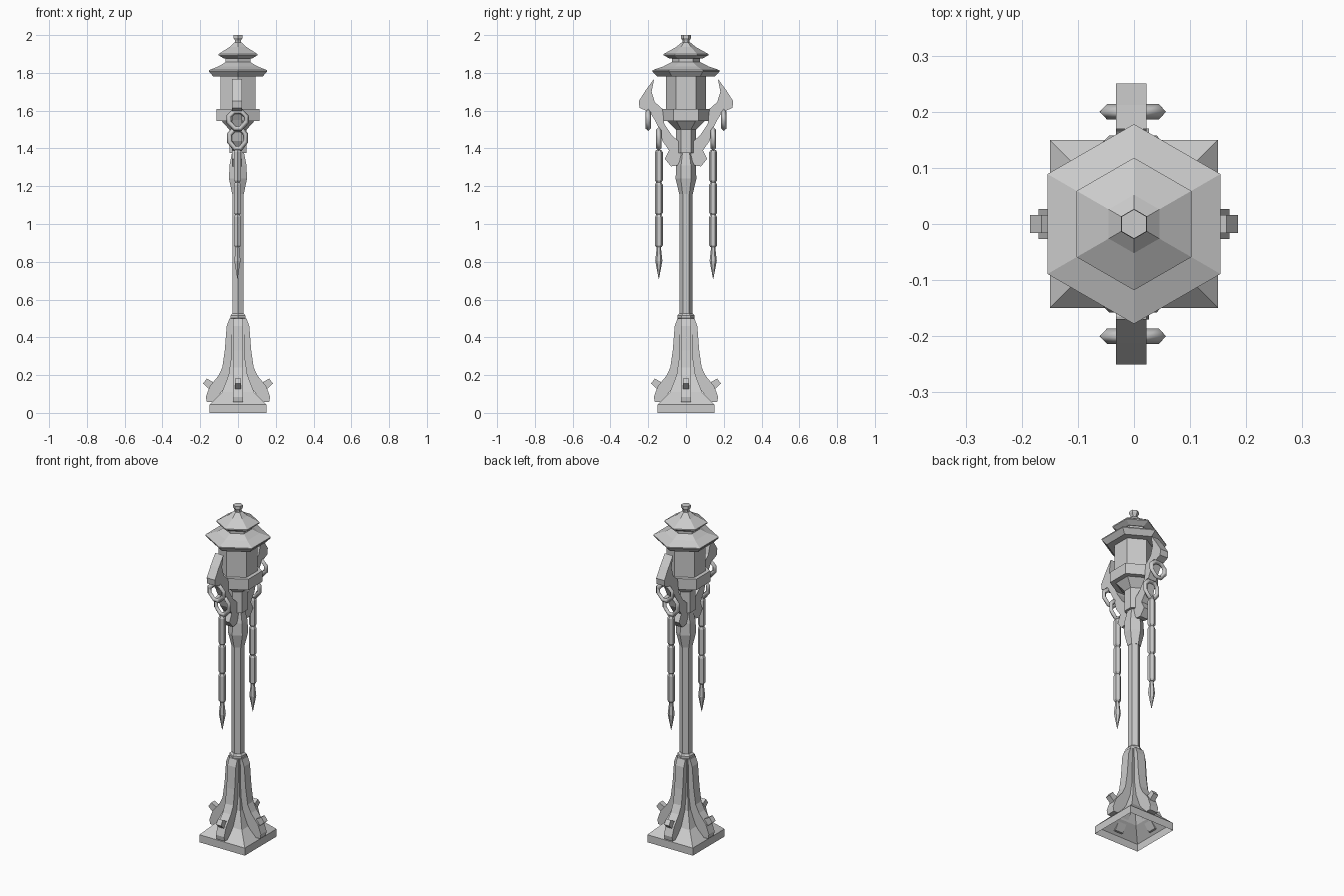
import bpy, bmesh, math
from mathutils import Vector

cube = bpy.data.objects.get("Cube")
if cube:
    bpy.data.objects.remove(cube)

iron = bpy.data.materials.new("iron_grey")
iron.use_nodes = True
GREY = (0.6, 0.6, 0.6, 1)
iron.diffuse_color = GREY
iron.node_tree.nodes["Principled BSDF"].inputs["Base Color"].default_value = GREY


def add_object(name, mesh, x=0.0):
    mesh.materials.clear()
    mesh.materials.append(iron)
    obj = bpy.data.objects.new(name, mesh)
    obj.location.x = x
    bpy.context.collection.objects.link(obj)
    return obj


def finish(name, bm, x=0.0):
    bmesh.ops.recalc_face_normals(bm, faces=bm.faces)
    mesh = bpy.data.meshes.new(name)
    bm.to_mesh(mesh)
    bm.free()
    return add_object(name, mesh, x)


def lathe(name, profile, sides=6, phase=90, y=0.0, x=0.0, bottom=True):
    """Loft regular polygons through (radius, height) pairs, bottom to top."""
    bm = bmesh.new()
    rings = []
    for r, z in profile:
        ring = []
        for i in range(sides):
            a = math.radians(phase) + math.tau * i / sides
            ring.append(bm.verts.new((r * math.cos(a), y + r * math.sin(a), z)))
        rings.append(ring)
    for low, high in zip(rings, rings[1:]):
        for i in range(sides):
            j = (i + 1) % sides
            bm.faces.new((low[i], low[j], high[j], high[i]))
    bm.faces.new(rings[-1])
    if bottom:
        bm.faces.new(rings[0])
    return finish(name, bm, x)


def plate(name, outline, direction, half, x=0.0):
    """Upright plate: outline of (distance, height), reaching out along direction."""
    out = Vector((direction[0], direction[1], 0))
    side = Vector((-out.y, out.x, 0)) * half
    bm = bmesh.new()
    pair = [[bm.verts.new(out * r + Vector((0, 0, z)) + side * s) for r, z in outline]
            for s in (-1, 1)]
    for ring in pair:
        bm.faces.new(ring)
    n = len(outline)
    for i in range(n):
        j = (i + 1) % n
        bm.faces.new((pair[0][i], pair[0][j], pair[1][j], pair[1][i]))
    return finish(name, bm, x)


def link(name, y, top, bottom, wide, x):
    """Closed chain link with a diamond section, threaded through a wing."""
    curve = bpy.data.curves.new(name, "CURVE")
    curve.dimensions = "3D"
    curve.bevel_depth = 0.014
    curve.bevel_resolution = 0
    half = [(0.02, top), (wide, top - 0.025), (wide, bottom + 0.035), (0.015, bottom)]
    points = half + [(-px, pz) for px, pz in reversed(half)]
    spline = curve.splines.new("POLY")
    spline.points.add(len(points) - 1)
    for p, (px, pz) in zip(spline.points, points):
        p.co = (px, y, pz, 1)
    spline.use_cyclic_u = True
    temp = bpy.data.objects.new(name, curve)
    mesh = bpy.data.meshes.new_from_object(temp)
    bpy.data.objects.remove(temp)
    add_object(name, mesh, x)


# Square plinth sweeping up into the foot, open underneath
R2 = math.sqrt(2)
lathe("foot", [(r * R2, z) for r, z in
               [(0.15, 0), (0.15, 0.045), (0.085, 0.11), (0.05, 0.2),
                (0.038, 0.28), (0.033, 0.5)]], sides=4, phase=45, bottom=False)

# Four flared fins with a slanted nub on each
fin = [(0, 0.5), (0.045, 0.5), (0.06, 0.46), (0.07, 0.33), (0.083, 0.24), (0.105, 0.195),
       (0.15, 0.14), (0.17, 0.085), (0.165, 0.058), (0.125, 0.058), (0.06, 0.15), (0, 0.2)]
nub = [(0.11, 0.15), (0.165, 0.182), (0.185, 0.155), (0.135, 0.11)]
for side, d in {"left": (1, 0), "right": (-1, 0), "front": (0, -1), "back": (0, 1)}.items():
    plate(side + "_fin", fin, d, 0.027)
    plate(side + "_fin_nub", nub, d, 0.016)

# Post, ring and swelling neck
lathe("post", [(0.034, 0.48), (0.034, 1.18)])
lathe("post_ring", [(0.038, 0.495), (0.046, 0.502), (0.046, 0.515), (0.036, 0.525)])
lathe("neck", [(0.036, 1.16), (0.055, 1.24), (0.052, 1.31), (0.035, 1.385)])

# Lantern socket, tray and body
lathe("socket", [(0.053, 1.375), (0.053, 1.5), (0.1, 1.545)])
lathe("tray", [(0.132, 1.545), (0.132, 1.61)])
lathe("lantern_body", [(0.107, 1.6), (0.107, 1.79)])

# Two-tier roof and finial
lathe("lower_roof", [(0.15, 1.78), (0.178, 1.808), (0.178, 1.814), (0.118, 1.835),
                     (0.075, 1.857)])
lathe("roof_neck", [(0.075, 1.845), (0.075, 1.885)])
lathe("upper_roof", [(0.085, 1.875), (0.118, 1.893), (0.118, 1.9), (0.052, 1.937),
                     (0.022, 1.962)])
lathe("finial", [(0.017, 1.95), (0.019, 1.972), (0.027, 1.985), (0.026, 2.0)])

# Curled wings with links and hanging chains, front and back
wing = [(0.169, 1.768), (0.212, 1.71), (0.25, 1.65), (0.246, 1.615), (0.19, 1.59),
        (0.165, 1.55), (0.143, 1.505), (0.125, 1.44), (0.09, 1.39), (0.112, 1.345),
        (0.08, 1.305), (0.045, 1.31), (0.025, 1.35), (0.03, 1.43), (0.075, 1.47),
        (0.115, 1.53), (0.125, 1.61), (0.165, 1.645), (0.182, 1.7)]
for side, s in (("front", -1), ("back", 1)):
    plate(side + "_wing", wing, (0, s), 0.027, x=-0.005)
    link(side + "_wing_link", s * 0.2, 1.595, 1.505, 0.046, -0.002)
    link(side + "_chain_link", s * 0.144, 1.5, 1.4, 0.042, -0.002)
    for i in range(3):
        z = 1.225 - 0.172 * i
        lathe(f"{side}_chain_bar_{i + 1}",
              [(0.014, z - 0.004), (0.021, z + 0.006), (0.021, z + 0.155),
               (0.014, z + 0.168)], y=s * 0.144, x=-0.003)
    lathe(side + "_chain_spike", [(0.001, 0.71), (0.019, 0.805), (0.01, 0.885)],
          y=s * 0.144, x=-0.003)
